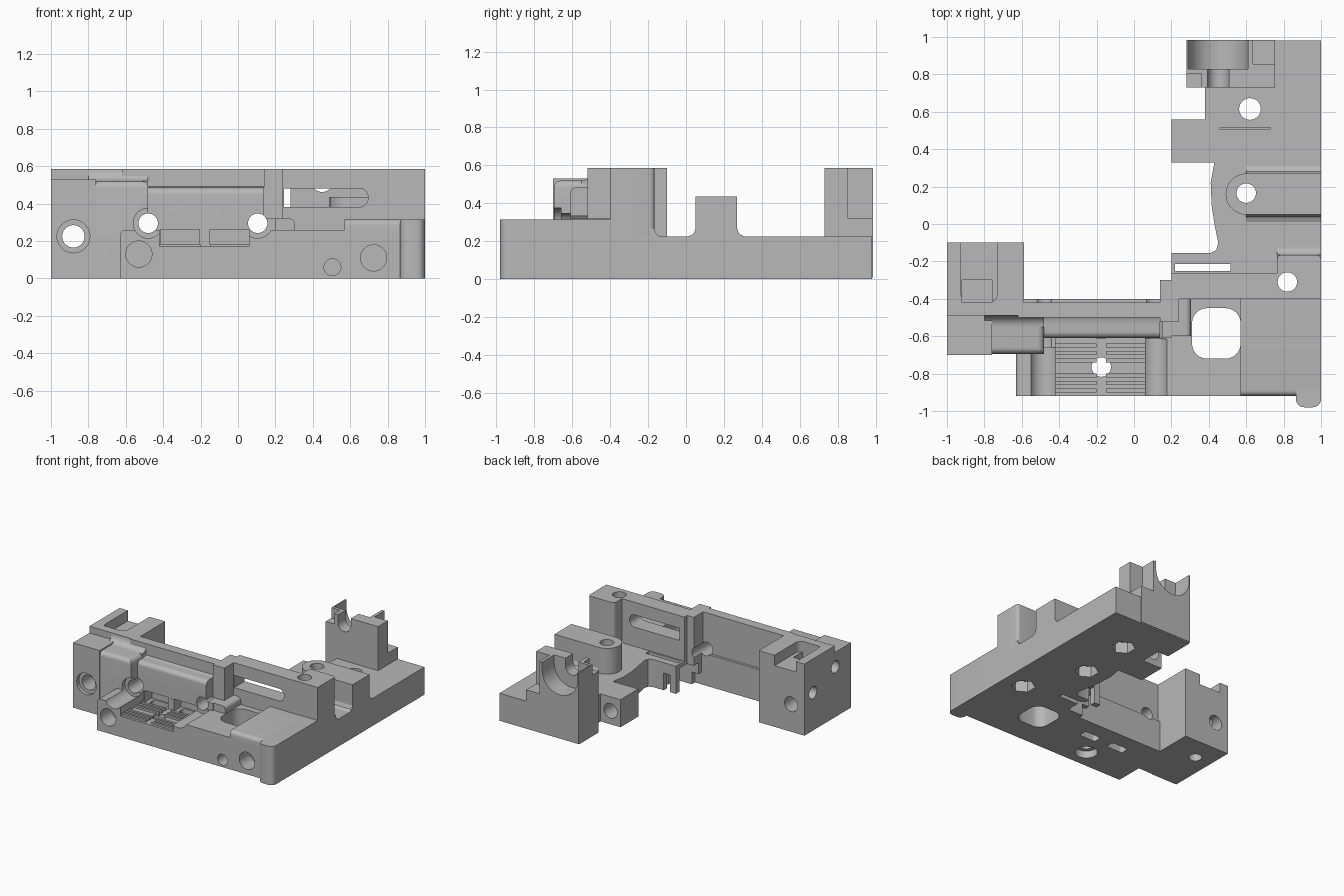
import bpy, bmesh, math
from mathutils import Matrix, Vector

cube = bpy.data.objects.get("Cube")
if cube:
    bpy.data.objects.remove(cube)

grey = bpy.data.materials.new("plain grey")
grey.use_nodes = True
tone = (0.48, 0.48, 0.48, 1)
grey.diffuse_color = tone
grey.node_tree.nodes["Principled BSDF"].inputs["Base Color"].default_value = tone

parts, cutters = [], []


def finish(name, bm, group):
    bmesh.ops.recalc_face_normals(bm, faces=bm.faces)
    me = bpy.data.meshes.new(name)
    bm.to_mesh(me)
    bm.free()
    me.materials.append(grey)
    ob = bpy.data.objects.new(name, me)
    bpy.context.collection.objects.link(ob)
    group.append(ob)
    return ob


def block(name, x, y, z, bevel=0, pick=None, group=parts):
    """Box from ranges; pick(mid, direction) chooses the edges to round."""
    bm = bmesh.new()
    bmesh.ops.create_cube(bm, size=1)
    for v in bm.verts:
        v.co = Vector([r[0] if c < 0 else r[1] for c, r in zip(v.co, (x, y, z))])
    if bevel:
        edges = [e for e in bm.edges if pick is None or
                 pick((e.verts[0].co + e.verts[1].co) / 2, e.verts[0].co - e.verts[1].co)]
        bmesh.ops.bevel(bm, geom=edges, offset=bevel, segments=6, profile=0.5, affect='EDGES')
    return finish(name, bm, group)


def prism(name, pts, lo, hi, axis="z", group=parts):
    """Extrude an outline along z (xy points) or along x (yz points)."""
    bm = bmesh.new()
    place = (lambda p, t: (p[0], p[1], t)) if axis == "z" else (lambda p, t: (t, p[0], p[1]))
    face = bm.faces.new([bm.verts.new(place(p, lo)) for p in pts])
    new = bmesh.ops.extrude_face_region(bm, geom=[face])["geom"]
    shift = Vector(place((0, 0), hi - lo))
    bmesh.ops.translate(bm, vec=shift, verts=[g for g in new if isinstance(g, bmesh.types.BMVert)])
    return finish(name, bm, group)


def arc(cx, cy, r, a, b, n=8):
    angles = [math.radians(a + (b - a) * i / n) for i in range(n + 1)]
    return [(cx + r * math.cos(t), cy + r * math.sin(t)) for t in angles]


def drill(axis, centre, r, lo, hi, sides=32):
    """Round or hexagonal hole along an axis; centre holds the other two coordinates."""
    bm = bmesh.new()
    bmesh.ops.create_cone(bm, cap_ends=True, segments=sides, radius1=r, radius2=r, depth=hi - lo)
    mid, (a, b) = (lo + hi) / 2, centre
    turn = {"x": Matrix.Rotation(math.pi / 2, 4, 'Y'), "y": Matrix.Rotation(math.pi / 2, 4, 'X'),
            "z": Matrix.Identity(4)}[axis]
    pos = {"x": (mid, a, b), "y": (a, mid, b), "z": (a, b, mid)}[axis]
    bm.transform(Matrix.Translation(pos) @ turn)
    return finish("hole_cutter", bm, cutters)


def cut(x, y, z, bevel=0, pick=None):
    return block("pocket_cutter", x, y, z, bevel, pick, cutters)


upright = lambda m, d: abs(d.z) > 1e-4

# Rear base plate with its curved inner edge
prism("rear_base", [(.2, -.155), (.2, -.41), (1, -.41), (1, .98), (.28, .98), (.28, .73),
                    (.38, .73), (.38, .56), (.2, .56), (.2, .33), (.43, .33), (.41, .22),
                    (.415, .1), (.43, 0), (.45, -.1), (.44, -.14), (.41, -.155)], 0, .225)

# Front base plate, raised pad and corner lip
block("front_base", (-.63, .9), (-.92, -.4), (0, .26), .03,
      lambda m, d: m.x < -.6 and m.z > .1 and abs(d.z) < .01)
block("raised_pad", (.57, 1), (-.92, -.4), (.01, .315), .03,
      lambda m, d: m.z > .3 and m.y < -.9)
block("corner_lip", (.865, 1), (-.98, -.4), (0, .315), .045,
      lambda m, d: upright(m, d) and m.y < -.9)

# Tall crosswise wall, its thick end and the end post
block("cross_wall", (.2, 1), (-.4, -.265), (.1, .585))
block("wall_thick_end", (.765, 1), (-.4, -.165), (.1, .585), .025,
      lambda m, d: upright(m, d) and m.y > -.2)
prism("wall_fillet", [(-.2, .2), (-.2, .27), (-.165, .27)] + arc(-.125, .265, .04, 180, 270)
      + [(-.125, .2)], .765, 1, "x")
block("wall_post", (.14, .24), (-.52, -.3), (.1, .585))
block("post_foot", (.13, .2), (-.61, -.42), (0, .32))
block("wall_foot", (.2, .305), (-.6, -.39), (.1, .32), .03, lambda m, d: m.z > .3 and m.x > .29)

# Long wall with a hollow front shoulder
prism("long_wall", [(-.42, 0), (-.42, .585), (-.45, .585)] + arc(-.535, .57, .085, 0, -90)
      + arc(-.575, .45, .035, 90, 180) + [(-.61, 0)], -.49, .14, "x")
block("long_wall_back", (-.62, .2), (-.5, -.42), (0, .585))

# Left block with its front step
block("left_block", (-1, -.588), (-.49, -.1), (0, .585))
block("left_step", (-1, -.76), (-.7, -.48), (0, .53))
block("left_shoulder", (-.77, -.48), (-.695, -.48), (0, .52), .035,
      lambda m, d: m.z > .5 and (m.y < -.6 or m.x > -.5))
prism("shoulder_ramp", [(-.47, .5), (-.47, .585), (-.49, .585)] + arc(-.55, .58, .06, 0, -90)
      + [(-.55, .5)], -.8, -.48, "x")

# Rounded tower on the rear base
prism("tower", arc(.6, .16, .11, 90, 270, 16) + [(1, .05), (1, .27)], .1, .435)
for side, start in ((.27, 1), (.05, -1)):
    prism("tower_fillet", [(side - start * .02, .2), (side - start * .02, .265), (side, .265),
                           (side + start * .012, .237), (side + start * .04, .225),
                           (side + start * .04, .2)], .6, 1, "x")

# Rear bearing holder
block("bearing_holder", (.28, .755), (.73, .985), (.01, .585))

# Bearing seat, shaft channel and holder notches
drill("y", (.45, .52), .16, .83, 1.1, 48)
cut((.29, .61), (.83, 1.1), (.52, .7))
drill("y", (.45, .52), .058, .68, .9)
cut((.392, .508), (.68, .9), (.52, .7))
cut((.635, .8), (.855, 1.1), (.32, .7))
cut((.2, .36), (.7, .805), (.5, .7))

# Window, wall slots and undercut
cut((.31, .57), (-.72, -.45), (-.1, .5), .08, upright)
cut((.245, .695), (-.46, -.1), (.382, .482), .045,
    lambda m, d: abs(d.y) > 1e-4 and m.x > .6)
cut((.22, .515), (-.252, -.215), (-.1, .34))
cut((.1, .34), (-.36, -.2), (-.1, .19))
cut((.255, .31), (-.24, -.1), (-.1, .14))
cut((.46, .73), (.508, .515), (.21, .3))

# Grille recess and the two slots behind it
cut((-.42, .06), (-1.1, -.612), (.17, .47))
for x in ((-.415, -.205), (-.15, .06)):
    cut(x, (-.65, -.52), (.165, .262))
    cut((x[0] + .03, x[1] - .03), (-.6, -.53), (-.1, .2), .02, upright)

# Left block pocket
cut((-.925, -.73), (-.42, .1), (.5, .7), .05, lambda m, d: upright(m, d) and m.y < -.3)
cut((-.92, -.76), (-.42, -.3), (.42, .6))

# Lengthwise bolt holes with counterbores
for x, z, r, bore, end in ((-.88, .225, .06, .088, -.67), (-.48, .295, .052, .08, -.66),
                           (.105, .295, .052, .08, -.615)):
    drill("y", (x, z), r, -1.1, 0)
    drill("y", (x, z), bore, -1.1, end)

# Blind holes in the front, side and ledge
for x, z, r in ((-.53, .13, .07), (.725, .11, .07), (.505, .06, .045)):
    drill("y", (x, z), r, -1.1, -.78)
drill("x", (.77, .13), .06, 0, 1.1)
drill("y", (.29, .11), .06, .4, .7)
for y, z in ((-.21, .31), (-.5, .41)):
    drill("x", (y, z), .05, -1.1, -.85)
drill("z", (-.85, -.3), .05, -.1, .2)

# Vertical holes with hexagonal nut pockets below
for x, y, r in ((.62, .615, .058), (.6, .165, .052), (.82, -.31, .052)):
    drill("z", (x, y), r, -.1, .7)
    drill("z", (x, y), .09, -.1, .09, 6)
drill("z", (-.175, -.765), .052, -.1, .7)
drill("z", (-.175, -.765), .085, -.1, .06)


def bounds(ob):
    return [(min(c), max(c)) for c in zip(*(v.co for v in ob.data.vertices))]


# Cut each part with the cutters that reach it
for part in parts:
    box = bounds(part)
    for cutter in cutters:
        if all(a[0] < b[1] and b[0] < a[1] for a, b in zip(box, bounds(cutter))):
            mod = part.modifiers.new("cut", 'BOOLEAN')
            mod.operation, mod.solver, mod.object = 'DIFFERENCE', 'EXACT', cutter

# Grille ribs
for i in range(7):
    for x in ((-.42, -.2), (-.15, .06)):
        if i != 3:
            block("grille_rib", x, (-.9 + i * .04, -.88 + i * .04), (.16, .185))

deps = bpy.context.evaluated_depsgraph_get()
baked = [bpy.data.meshes.new_from_object(p.evaluated_get(deps)) for p in parts]
for part, mesh in zip(parts, baked):
    part.modifiers.clear()
    part.data = mesh
for cutter in cutters:
    bpy.data.objects.remove(cutter)

# Smooth the round surfaces, keep the corners crisp
bpy.ops.object.select_all(action='DESELECT')
for part in parts:
    part.select_set(True)
bpy.context.view_layer.objects.active = parts[0]
bpy.ops.object.shade_smooth_by_angle(angle=math.radians(30))
